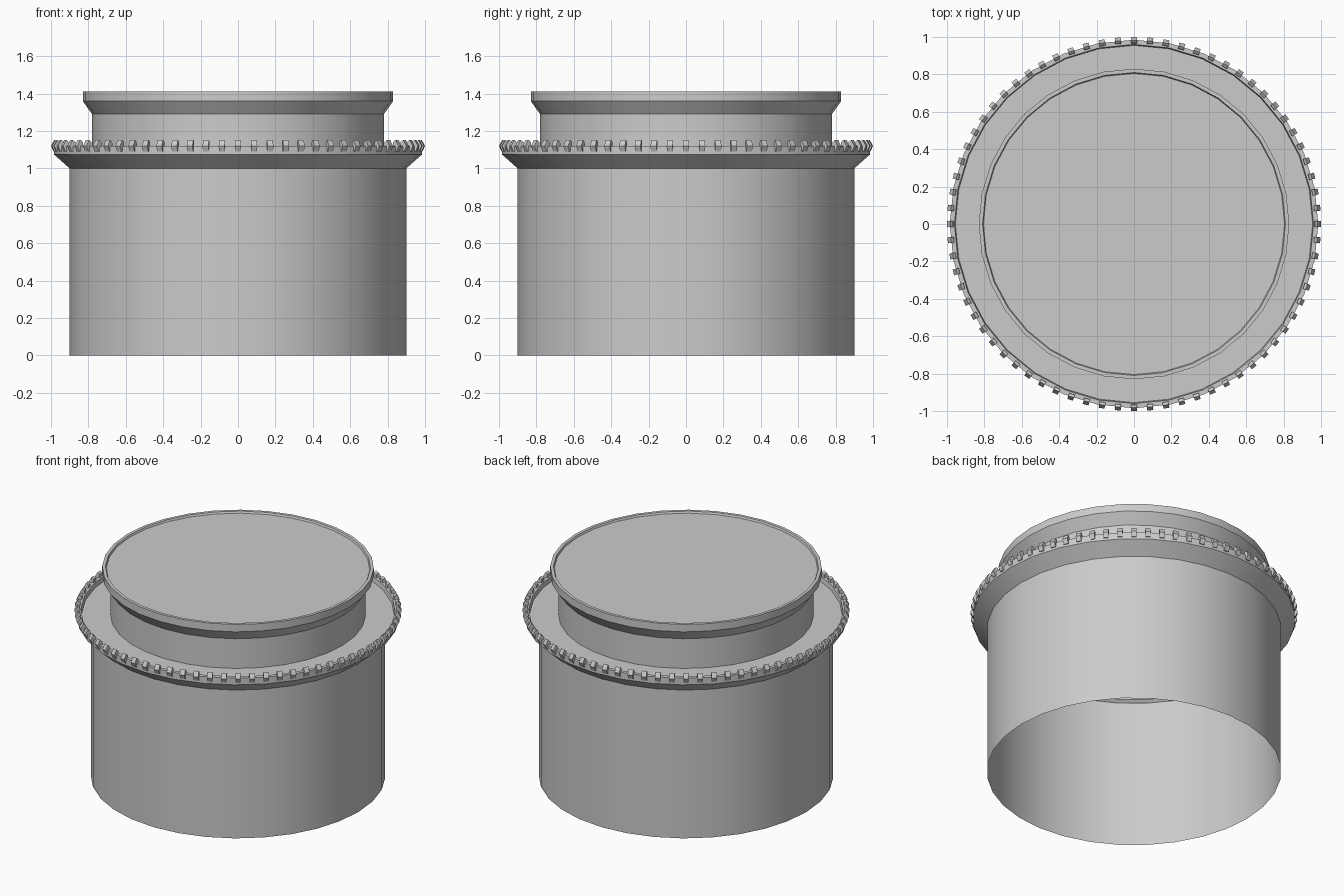
import bpy
import bmesh
from math import cos, sin, pi, radians

cube = bpy.data.objects.get("Cube")
if cube:
    bpy.data.objects.remove(cube)

SEGMENTS = 32
TEETH = 72

grey = bpy.data.materials.new("plain grey")
grey.use_nodes = True
colour = (0.6, 0.6, 0.6, 1)
grey.diffuse_color = colour
grey.node_tree.nodes["Principled BSDF"].inputs["Base Color"].default_value = colour


def finish(name, bm, angle):
    mesh = bpy.data.meshes.new(name)
    bm.to_mesh(mesh)
    bm.free()
    mesh.materials.append(grey)
    obj = bpy.data.objects.new(name, mesh)
    bpy.context.collection.objects.link(obj)
    bpy.ops.object.select_all(action="DESELECT")
    obj.select_set(True)
    bpy.context.view_layer.objects.active = obj
    if angle:
        bpy.ops.object.shade_smooth_by_angle(angle=radians(angle))
    return obj


def revolve(name, profile, cap_top=False):
    """Turn a bottom-to-top (radius, z) profile around the z axis."""
    bm = bmesh.new()
    rings = []
    for r, z in profile:
        ring = []
        for i in range(SEGMENTS):
            a = 2 * pi * i / SEGMENTS
            ring.append(bm.verts.new((r * cos(a), r * sin(a), z)))
        rings.append(ring)
    for low, high in zip(rings, rings[1:]):
        for i in range(SEGMENTS):
            j = (i + 1) % SEGMENTS
            bm.faces.new((low[i], low[j], high[j], high[i]))
    if cap_top:
        bm.faces.new(rings[-1])
    return finish(name, bm, 25)


# Open-bottomed drum that flares into a shallow rimmed ledge
revolve("drum_and_flange", [
    (0.90, 0.0), (0.90, 1.0), (0.985, 1.075), (0.985, 1.12),
    (0.96, 1.12), (0.955, 1.09), (0.78, 1.09)])

# Neck with a flared lip and slightly sunken lid
revolve("neck_and_lid", [
    (0.78, 1.09), (0.78, 1.29), (0.83, 1.36), (0.83, 1.41),
    (0.81, 1.41), (0.805, 1.398)], cap_top=True)

# Ring of small tilted teeth around the flange
bm = bmesh.new()
section = [(0.965, 1.09), (0.987, 1.09), (1.0, 1.12), (0.982, 1.152), (0.967, 1.14)]
half = 0.016
for k in range(TEETH):
    a = 2 * pi * k / TEETH
    sides = []
    for t in (-half, half):
        sides.append([bm.verts.new((r * cos(a) - t * sin(a), r * sin(a) + t * cos(a), z))
                      for r, z in section])
    near, far = sides
    bm.faces.new(near)
    bm.faces.new(far[::-1])
    for i in range(len(section)):
        j = (i + 1) % len(section)
        bm.faces.new((near[j], near[i], far[i], far[j]))
bmesh.ops.recalc_face_normals(bm, faces=bm.faces)
finish("flange_teeth", bm, 0)
